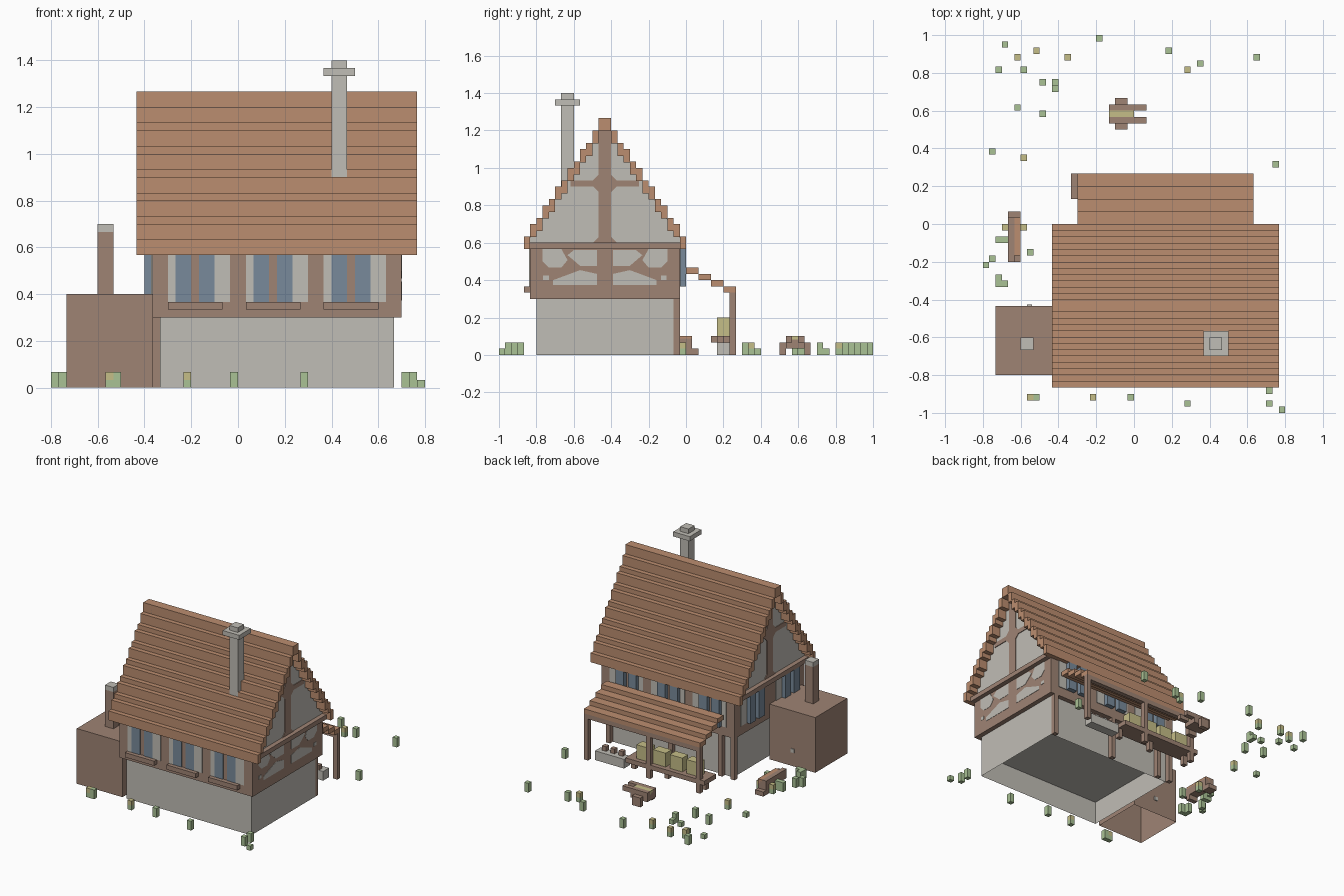
import bpy, bmesh
from mathutils import Vector

if "Cube" in bpy.data.objects:
    bpy.data.objects.remove(bpy.data.objects["Cube"])

U = 1 / 30      # the whole model sits on a 1/30 grid; boxes are given in grid steps


def mat(name, r, g, b):
    m = bpy.data.materials.new(name)
    m.diffuse_color = (r, g, b, 1)
    m.use_nodes = True
    m.node_tree.nodes["Principled BSDF"].inputs["Base Color"].default_value = m.diffuse_color
    return m


TILE = mat("roof_tile", .50, .27, .16)
TIMBER = mat("timber", .345, .23, .175)
STONE = mat("stone", .53, .51, .465)
GLASS = mat("window_blue", .19, .255, .325)
LEAF = mat("leaf_green", .40, .54, .30)
STRAW = mat("straw_yellow", .56, .51, .245)


def finish(name, bm, material):
    me = bpy.data.meshes.new(name)
    bm.to_mesh(me)
    bm.free()
    me.materials.append(material)
    ob = bpy.data.objects.new(name, me)
    bpy.context.collection.objects.link(ob)
    return ob


def boxes(name, material, items, drop=()):
    """Boxes (x0, x1, y0, y1, z0, z1) in grid steps; drop lists hidden z directions."""
    bm = bmesh.new()
    for x0, x1, y0, y1, z0, z1 in items:
        vs = bmesh.ops.create_cube(bm, size=1)["verts"]
        for v in vs:
            v.co = Vector((x1 if v.co.x > 0 else x0,
                           y1 if v.co.y > 0 else y0,
                           z1 if v.co.z > 0 else z0)) * U
    bm.normal_update()
    unseen = [f for f in bm.faces if round(f.normal.z) in drop and abs(f.normal.z) > .9]
    bmesh.ops.delete(bm, geom=unseen, context='FACES')
    return finish(name, bm, material)


def prisms(name, material, profiles, x0, x1, ends_only=False):
    """(y, z) outlines extruded along x, in grid steps."""
    bm = bmesh.new()
    for pts in profiles:
        f = bm.faces.new([bm.verts.new(Vector((x0, y, z)) * U) for y, z in pts])
        r = bmesh.ops.extrude_face_region(bm, geom=[f])
        bmesh.ops.translate(bm, vec=((x1 - x0) * U, 0, 0),
                            verts=[v for v in r["geom"] if isinstance(v, bmesh.types.BMVert)])
    bmesh.ops.recalc_face_normals(bm, faces=bm.faces)
    if ends_only:
        sides = [f for f in bm.faces if abs(f.normal.x) < .5]
        bmesh.ops.delete(bm, geom=sides, context='FACES')
    return finish(name, bm, material)


# --- house body ---
boxes("stone_base", STONE, [(-10, 20, -24, -2, 0, 9)], (-1, 1))
boxes("inner_floor", STONE, [(-10, 20, -24, -2, 5, 5.2)], (1,))
boxes("upper_storey", TIMBER, [(-11, 21, -25, -1, 9, 17)], (1,))
prisms("gable_walls", STONE, [[(-25, 17), (-25, 18.8), (-13, 36.95), (-1, 18.8), (-1, 17)]], -11, 21, True)
boxes("base_posts", TIMBER, [(x, x + 1, -2, -1, 0, 9) for x in (-11, -8, 4, 19)])

# --- main roof: a stair outline, one step per grid column, mirrored over the ridge ---
tops = (19, 21, 22, 24, 25, 27, 28, 30, 31, 33, 34, 36, 38)
upper = [(13 - k - i, t) for k, t in enumerate(tops) for i in (0, 1)]
lower = [(13 - k - i, t - 2.1) for k, t in enumerate(tops) for i in (0, 1)]
lower[0], lower[1] = (13, 17), (12, 17)
outline = ([(-13 - u, z) for u, z in upper[:-1]] + [(-13 + u, z) for u, z in upper[-2::-1]] +
           [(-13 + u, z) for u, z in lower[:-1]] + [(-13 - u, z) for u, z in lower[-2::-1]])
prisms("main_roof", TILE, [outline], -13, 23)

# --- gable framing and painted plaster patches on both ends ---
half = [[(10, 17), (10, 15), (9, 14), (7, 14), (6, 15.2), (7, 17)],
        [(1.3, 16.8), (5, 16.8), (6, 16), (4, 14.3), (1.3, 14.3)],
        [(1.3, 13), (4, 13.6), (8.3, 12), (8.3, 11.2), (1.3, 11.2)],
        [(9, 12.7), (9.9, 12.7), (9.9, 12), (9, 12)]]
for side, a, b, c, d in (("right", 21, 21.15, 21, 22), ("left", -11.15, -11, -12, -11)):
    boxes(side + "_gable_frame", TIMBER, [(a, b, -14, -12, 17, 37),
                                          (a, b, -18.5, -7.5, 27, 28)])
    boxes(side + "_gable_ledge", TIMBER, [(c, d, -25, -1, 17, 18)])
    # chamfered corners where the beams meet the post
    gussets = [[(-13 + s * 1, z), (-13 + s * 1.9, z), (-13 + s * 1, z + h * .9)]
               for s in (-1, 1) for z, h in ((18, 1), (27, -1), (28, 1))]
    prisms(side + "_gable_gussets", TIMBER, gussets, a, b)
prisms("right_plaster_patches", STONE,
       [[(-13 + s * u, z) for u, z in p] for p in half for s in (-1, 1)], 21, 21.06)

# --- windows: plaster surround plate, twin panes, sill ---
starts = (-9, 1, 11)
plate = [(0, 1), (6, 8)]
panes = [(1, 3), (4, 6)]
boxes("front_window_plaster", STONE, [(s + a, s + b, -25.15, -25, 11, 17) for s in starts for a, b in plate])
boxes("front_window_glass", GLASS, [(s + a, s + b, -25.15, -25, 11, 17) for s in starts for a, b in panes])
boxes("front_sills", TIMBER, [(s, s + 7, -26, -25, 10, 11) for s in starts])
boxes("back_window_plaster", STONE, [(s + a, s + b, -1, -.85, 11, 17) for s in starts for a, b in plate])
boxes("back_window_glass", GLASS, [(s + a, s + b, -1, 0, 11, 17) for s in starts for a, b in panes])
boxes("left_window_plaster", STONE, [(-11.15, -11, s + a, s + b, 11, 17) for s in (-23, -11) for a, b in plate])
boxes("left_window_glass", GLASS, [(-12, -11, s + a, s + b, 11, 17) for s in (-23, -11) for a, b in panes])

# --- chimney ---
boxes("chimney", STONE, [(12, 14, -20.05, -18, 27, 42), (11, 15, -21, -17, 40, 41)])

# --- side shed with its flue ---
boxes("shed", TIMBER, [(-22, -11, -24, -13, 0, 12)], (-1,))
boxes("shed_flue", TIMBER, [(-18, -16, -20, -18, 12, 20)], (-1, 1))
boxes("shed_flue_top", STONE, [(-18, -16, -20, -18, 20, 21)])
boxes("shed_knob", STONE, [(-17, -16.2, -13, -12.8, 3, 3.8)])

# --- back porch ---
boxes("porch_roof", TILE, [(-9, 19, 2 * k, 2 * k + 2, 13 - k, 14 - k) for k in range(4)])
boxes("porch_posts", TIMBER, [(x, x + 1, 7, 8, 0, 10) for x in (-9, 3, 18)])
boxes("porch_beam", TIMBER, [(-9, 19, 7, 8, 9, 10)])

# --- bench with straw crates under the porch ---
boxes("bench", TIMBER, [(-10, 9, 4, 8, 2, 3)] + [(x, x + 1, 5, 6, 0, 2) for x in (-9, 0, 8)])
boxes("straw_crates", STRAW, [(x, x + 3, 5, 7, 3, 6) for x in (-8, -4, 0, 4)])

# --- stone trough with pots ---
boxes("trough", STONE, [(10, 17, 5, 7, 0, 2)])
boxes("pots", TIMBER, [(x, x + 1, 5, 6, 2, 3) for x in (11, 13, 15)])

# --- hand cart behind the house ---
boxes("cart_body", TIMBER, [(-4, 0, 16, 19, 1, 2.5), (-4, 2, 16, 17, 2, 3), (-4, 2, 18, 19, 2, 3)])
boxes("cart_wheels", TIMBER, [(-3, -1, 15, 16, 0, 2), (-3, -1, 19, 20, 0, 2)])
boxes("cart_straw", STRAW, [(-4, 0, 17, 18, 2, 3)])

# --- log stack beside the shed ---
boxes("log_stack", TIMBER, [(-20, -18, -6, 1, 1, 2.6), (-20, -19, -6, 1, 2, 3),
                            (-20, -18, -5, -4, 0, 1), (-20, -18, 0, 2, 0, 1)])
boxes("log_top", TILE, [(-19, -18, -5, 1, 2, 3)])

# --- scattered plants ---
green = [(-21, 28), (-6, 29), (5, 27), (10, 25), (19, 26), (-22, 24), (-18, 24), (-15, 22),
         (-13, 21), (-13, 22), (-19, 18), (-15, 17), (-23, 11), (22, 9), (-22, -3), (-21, -3),
         (-17, -5), (-23, -6), (-24, -7), (-22, -9), (-22, -10), (-21, -10), (-16, -28),
         (-1, -28), (8, -29), (21, -27), (21, -29), (23, -30)]
bloom = [(-16, 27), (-19, 26), (-11, 26), (8, 24), (-18, 10), (-21, -1), (-18, -1),
         (-17, -28), (-7, -28)]
boxes("leafy_plants", LEAF, [(x, x + 1, y, y + 1, 0, 1 if y in (-30, 22, 24, 11) else 2)
                             for x, y in green])
boxes("flower_stems", LEAF, [(x, x + 1, y, y + 1, 0, 1) for x, y in bloom], (1,))
boxes("flower_heads", STRAW, [(x, x + 1, y, y + 1, 1, 2) for x, y in bloom])
